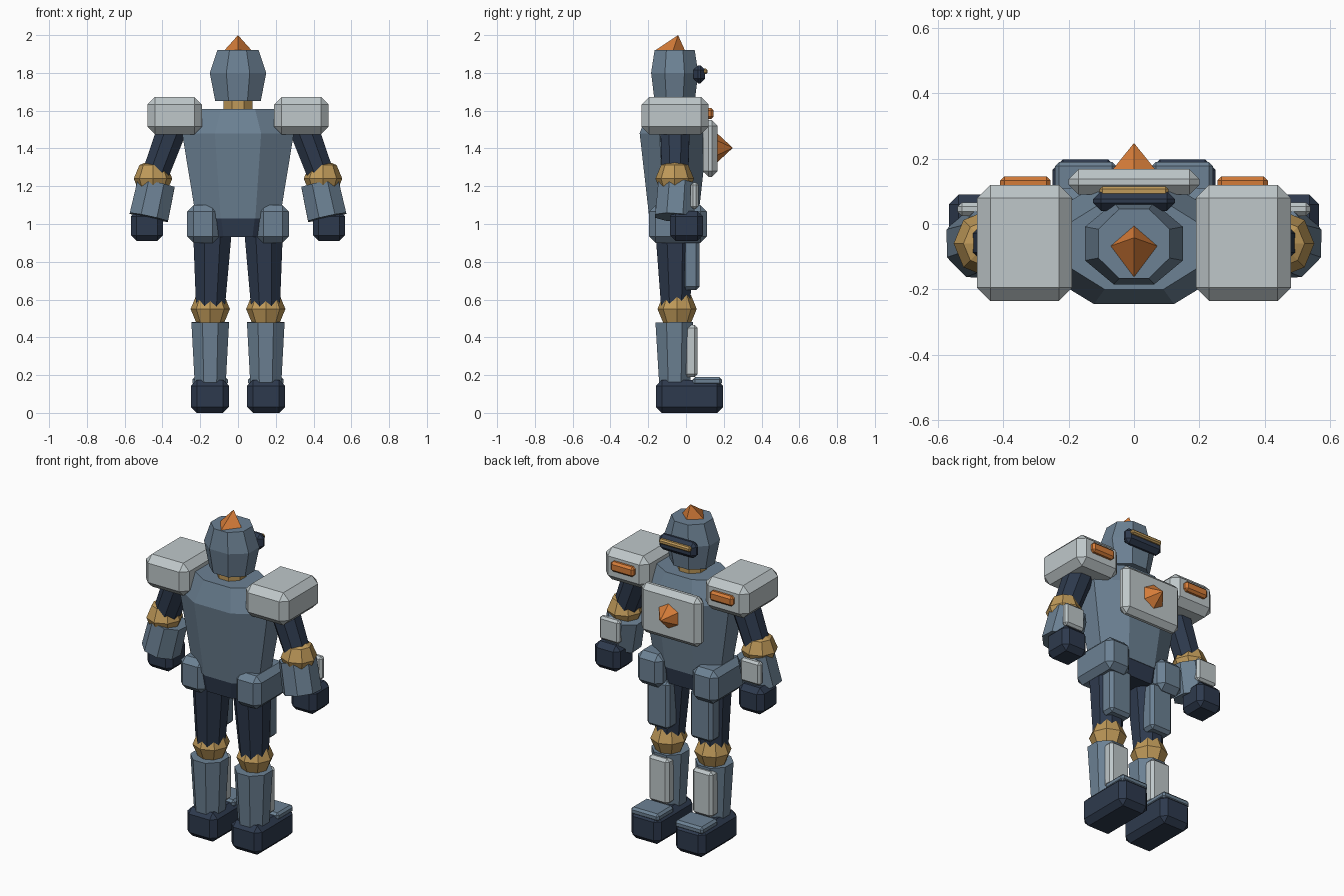
import bpy, bmesh, math
from mathutils import Vector, Matrix

if "Cube" in bpy.data.objects:
    bpy.data.objects.remove(bpy.data.objects["Cube"])


def colour(name, r, g, b):
    m = bpy.data.materials.new(name)
    m.diffuse_color = (r, g, b, 1)
    m.use_nodes = True
    m.node_tree.nodes["Principled BSDF"].inputs["Base Color"].default_value = m.diffuse_color
    return m


BLUE = colour("steel_blue", .15, .22, .295)
PALE = colour("pale_grey", .52, .575, .59)
DARK = colour("dark_navy", .027, .042, .075)
GOLD = colour("gold", .52, .32, .10)
ORANGE = colour("orange", .66, .20, .04)


def finish(bm, name, mat, bevel=0, pair=False):
    bmesh.ops.recalc_face_normals(bm, faces=bm.faces)
    me = bpy.data.meshes.new(name)
    bm.to_mesh(me)
    bm.free()
    me.materials.append(mat)
    ob = bpy.data.objects.new(name, me)
    bpy.context.collection.objects.link(ob)
    if bevel:
        m = ob.modifiers.new("chamfer", 'BEVEL')
        m.width = bevel
        m.segments = 1
    if pair:
        ob.modifiers.new("mirror", 'MIRROR').use_mirror_merge = False
    return ob


def box(name, mat, x, y, z, bevel, pair=True):
    """Chamfered block given by its extents on each axis."""
    bm = bmesh.new()
    bmesh.ops.create_cube(bm, size=1)
    for v in bm.verts:
        v.co = [(a + b) / 2 + c * (b - a) for (a, b), c in zip((x, y, z), v.co)]
    return finish(bm, name, mat, bevel, pair)


def loft(name, mat, rings, pair=False, sides=8):
    """Stack of polygon rings (x, y, z, radius x, radius y), flat side forward."""
    bm = bmesh.new()
    loops = []
    for x, y, z, rx, ry in rings:
        loops.append([bm.verts.new((x + rx * math.cos(a), y + ry * math.sin(a), z))
                      for a in (math.tau * (i + .5) / sides for i in range(sides))])
    for lo, hi in zip(loops, loops[1:]):
        for i in range(sides):
            j = (i + 1) % sides
            bm.faces.new((lo[i], lo[j], hi[j], hi[i]))
    bm.faces.new(loops[0][::-1])
    bm.faces.new(loops[-1])
    return finish(bm, name, mat, 0, pair)


def limb(name, mat, a, b, ra, rb):
    """Tapered eight-sided limb segment between two points."""
    a, b = Vector(a), Vector(b)
    d = b - a
    rot = Vector((0, 0, -1)).rotation_difference(d).to_matrix().to_4x4()
    bm = bmesh.new()
    bmesh.ops.create_cone(bm, cap_ends=True, segments=8, radius1=rb, radius2=ra, depth=d.length)
    bmesh.ops.rotate(bm, verts=bm.verts, matrix=Matrix.Rotation(math.pi / 8, 3, 'Z'))
    bmesh.ops.transform(bm, verts=bm.verts, matrix=Matrix.Translation((a + b) / 2) @ rot)
    return finish(bm, name, mat, 0, True)


def joint(name, centre, r):
    """Coarse ball joint."""
    bm = bmesh.new()
    bmesh.ops.create_uvsphere(bm, u_segments=8, v_segments=4, radius=r)
    bmesh.ops.translate(bm, verts=bm.verts, vec=centre)
    return finish(bm, name, GOLD, 0, True)


def spike(name, base, apex):
    """Faceted cone from a base loop to a point."""
    bm = bmesh.new()
    vs = [bm.verts.new(p) for p in base]
    tip = bm.verts.new(apex)
    bm.faces.new(vs)
    for i in range(len(vs)):
        bm.faces.new((vs[i], vs[(i + 1) % len(vs)], tip))
    return finish(bm, name, ORANGE)


# Body core
loft("torso", BLUE, [(0, -.065, 1.03, .24, .14), (0, -.065, 1.48, .32, .195),
                     (0, -.065, 1.61, .235, .146)])
loft("pelvis", DARK, [(0, -.065, .93, .20, .125), (0, -.065, 1.04, .235, .138)])
loft("neck", GOLD, [(0, -.06, 1.58, .083, .083), (0, -.06, 1.68, .083, .083)])

# Head, crest and visor
loft("head", BLUE, [(0, -.06, 1.65, .13, .115), (0, -.06, 1.80, .162, .135),
                    (0, -.06, 1.92, .118, .115)])
spike("crest", [(-.073, -.068, 1.918), (0, -.165, 1.918), (.073, -.068, 1.918), (0, -.005, 1.918)],
      (0, -.042, 2.0))
box("visor", DARK, (-.125, .125), (.04, .10), (1.745, 1.84), .024, False)
box("visor_strip", GOLD, (-.105, .105), (.085, .115), (1.793, 1.822), .008, False)

# Chest plate and gem
box("chest_plate", PALE, (-.2, .2), (.09, .168), (1.25, 1.55), .03, False)
spike("chest_gem", [(.077 * math.sin(i * math.pi / 3), .165, 1.403 + .077 * math.cos(i * math.pi / 3))
                    for i in range(6)], (0, .248, 1.403))

# Shoulders
box("shoulder_pads", PALE, (.19, .48), (-.235, .12), (1.475, 1.672), .04)
box("shoulder_lamps", ORANGE, (.255, .41), (.105, .146), (1.555, 1.615), .013)

# Arms
limb("upper_arms", DARK, (.335, -.058, 1.54), (.45, -.058, 1.23), .085, .075)
joint("elbows", (.45, -.06, 1.24), .102)
limb("forearms", BLUE, (.433, -.047, 1.215), (.472, -.06, 1.035), .108, .112)
box("forearm_plates", PALE, (.405, .54), (.025, .066), (1.08, 1.22), .013)
box("hands", DARK, (.397, .567), (-.085, .09), (.91, 1.07), .03)

# Legs
box("hip_pads", BLUE, (.10, .27), (-.195, .11), (.90, 1.10), .034)
limb("thighs", DARK, (.135, -.06, .98), (.146, -.055, .55), .112, .082)
box("thigh_plates", BLUE, (.07, .22), (-.02, .072), (.65, .94), .018)
joint("knees", (.147, -.047, .55), .104)
limb("shins", BLUE, (.147, -.062, .48), (.147, -.06, .14), .108, .088)
box("shin_plates", PALE, (.08, .214), (-.01, .062), (.19, .465), .016)

# Feet
box("feet", DARK, (.047, .25), (-.16, .197), (0, .175), .032)
box("toe_caps", BLUE, (.054, .242), (.035, .19), (.145, .19), .013)
